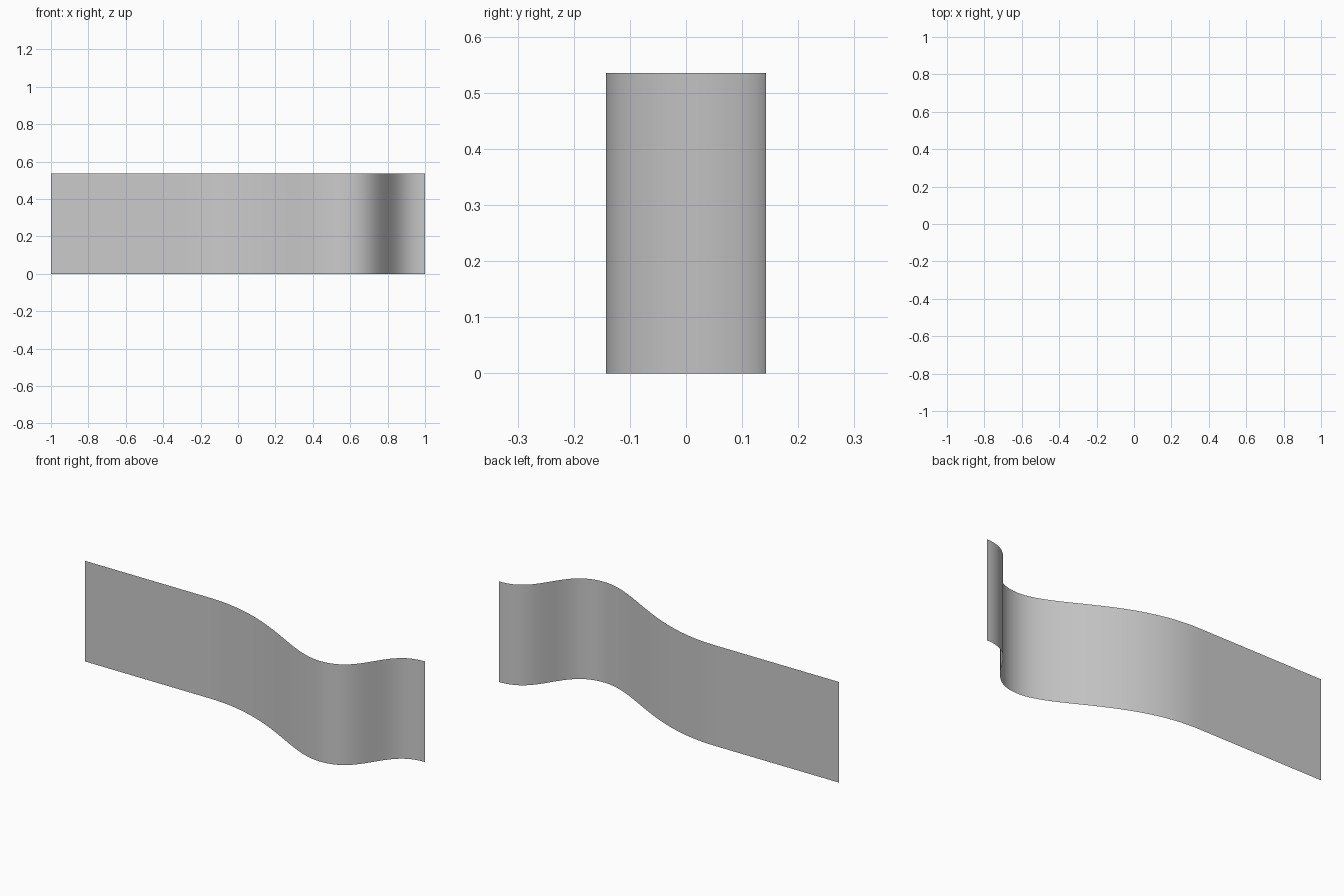
import bpy, bmesh
from mathutils import Vector
from mathutils.geometry import interpolate_bezier

if "Cube" in bpy.data.objects:
    bpy.data.objects.remove(bpy.data.objects["Cube"])

HEIGHT = 0.535
A = 0.143  # half depth of the wave

# Plan-view bezier segments: start x, handle x, handle x, end x, start y, end y
segments = [
    (-1.00, -0.75, -0.52, -0.27, A, A),    # straight run
    (-0.27, 0.13, 0.38, 0.58, A, -A),      # gentle sweep to the front
    (0.58, 0.82, 0.77, 1.00, -A, A),       # steep sweep to the back
]

path = []
for x0, x1, x2, x3, ya, yb in segments:
    pts = interpolate_bezier(Vector((x0, ya, 0)), Vector((x1, ya, 0)),
                             Vector((x2, yb, 0)), Vector((x3, yb, 0)), 33)
    path += pts if not path else pts[1:]

# Raise the plan curve into a thin upright sheet
bm = bmesh.new()
low = [bm.verts.new(p) for p in path]
high = [bm.verts.new(p + Vector((0, 0, HEIGHT))) for p in path]
for i in range(len(path) - 1):
    face = bm.faces.new((low[i], low[i + 1], high[i + 1], high[i]))
    face.smooth = True

mesh = bpy.data.meshes.new("wavy_panel")
bm.to_mesh(mesh)
bm.free()
panel = bpy.data.objects.new("wavy_panel", mesh)
bpy.context.collection.objects.link(panel)
